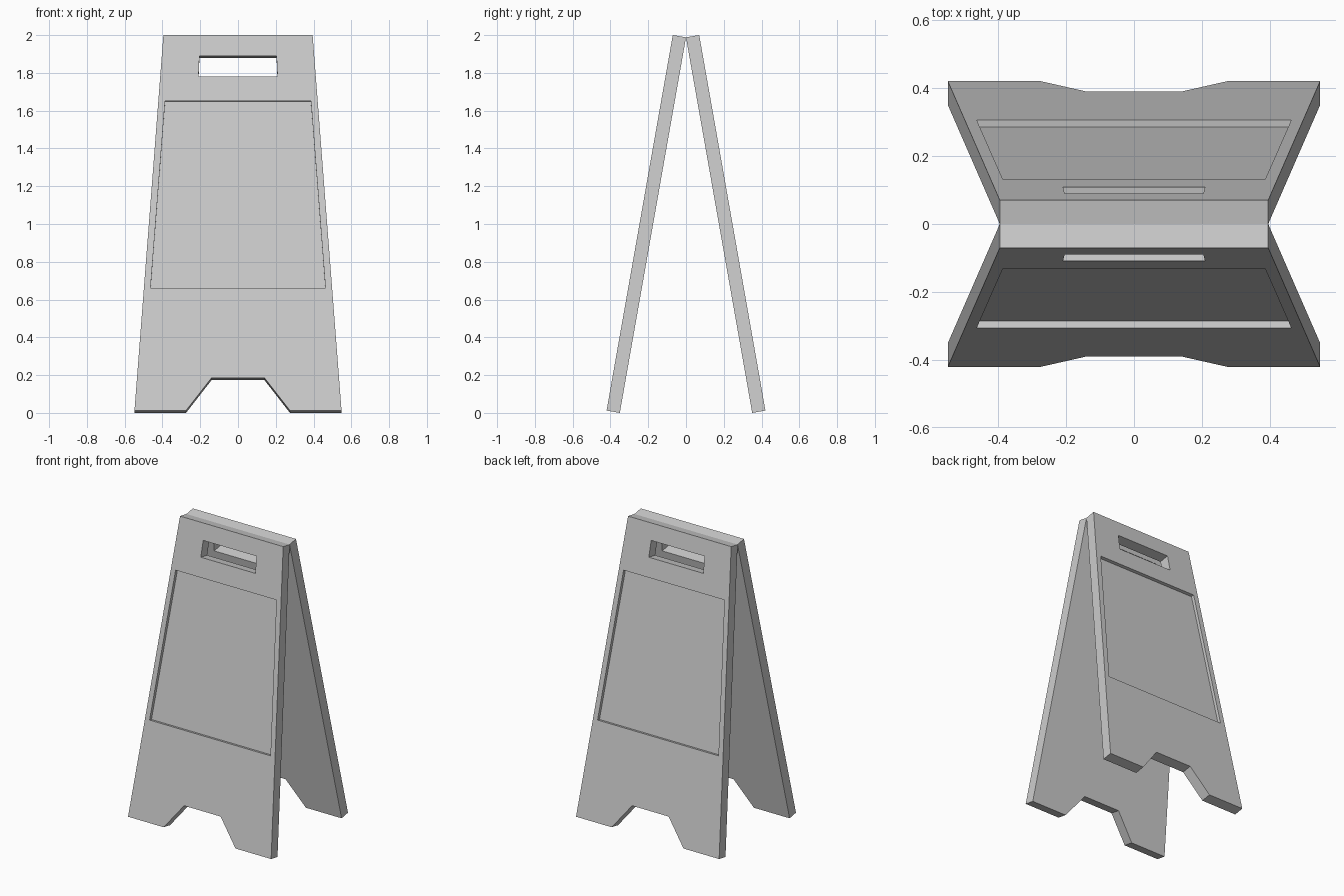
import bpy, bmesh
from math import radians, sin, cos, pi

if "Cube" in bpy.data.objects:
    bpy.data.objects.remove(bpy.data.objects["Cube"])

TILT = radians(10)
THICK = 0.071
LENGTH = 1.988 / cos(TILT)


def prism(name, half_profile, y0, y1):
    """Mirror a right-half profile (x, z) about x = 0 and extrude it from y0 to y1."""
    pts = half_profile + [(-x, z) for x, z in reversed(half_profile)]
    bm = bmesh.new()
    face = bm.faces.new([bm.verts.new((x, y0, z)) for x, z in pts])
    ext = bmesh.ops.extrude_face_region(bm, geom=[face])
    new = [g for g in ext["geom"] if isinstance(g, bmesh.types.BMVert)]
    bmesh.ops.translate(bm, verts=new, vec=(0, y1 - y0, 0))
    bmesh.ops.recalc_face_normals(bm, faces=bm.faces)
    me = bpy.data.meshes.new(name)
    bm.to_mesh(me)
    bm.free()
    ob = bpy.data.objects.new(name, me)
    bpy.context.collection.objects.link(ob)
    return ob


# Tapered panel with foot notch, built upright; outer face at y = -THICK
front = prism("front_panel",
              [(0.14, 0.176), (0.275, 0), (0.548, 0), (0.395, LENGTH)], -THICK, 0)

# Cutters: carry handle slot and shallow sign recess
cutters = [
    prism("handle_cutter", [(0.209, 1.795), (0.204, 1.907)], -0.2, 0.1),
    prism("recess_cutter", [(0.463, 0.658), (0.386, 1.665)], -0.2, -THICK + 0.0215),
]
for c in cutters:
    c.hide_render = True
    mod = front.modifiers.new(c.name, 'BOOLEAN')
    mod.operation = 'DIFFERENCE'
    mod.solver = 'EXACT'
    mod.object = c

# Bake the cuts and drop the cutters
bpy.context.view_layer.update()
cut = bpy.data.meshes.new_from_object(
    front.evaluated_get(bpy.context.evaluated_depsgraph_get()))
front.modifiers.clear()
front.data = cut
for c in cutters:
    bpy.data.objects.remove(c)

# Lean the two panels together at the top
back = bpy.data.objects.new("back_panel", cut)
bpy.context.collection.objects.link(back)
foot = LENGTH * sin(TILT)
front.location, front.rotation_euler = (0, -foot, 0), (-TILT, 0, 0)
back.location, back.rotation_euler = (0, foot, 0), (-TILT, 0, pi)
